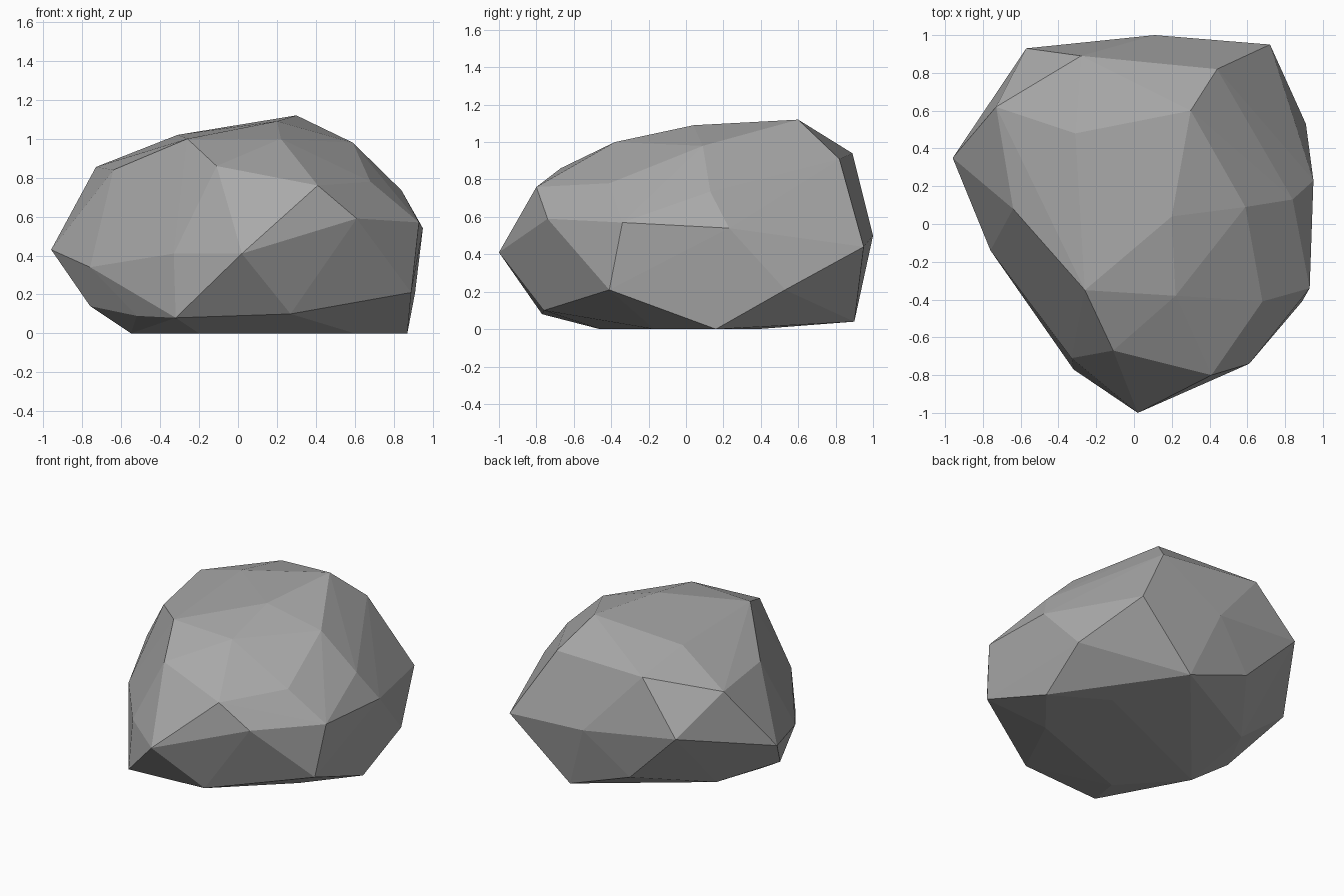
import bpy, bmesh

if "Cube" in bpy.data.objects:
    bpy.data.objects.remove(bpy.data.objects["Cube"])

# Corner points of the boulder, from the crown down to the base
CROWN = [(.30, .60, 1.12), (.20, .04, 1.09), (-.31, .48, 1.02), (.22, -.38, 1.0),
         (-.26, -.35, 1.0), (.59, .09, .98), (-.28, .89, .94), (.44, .82, .91)]
SHOULDER = [(-.11, -.67, .86), (-.73, .62, .855), (-.64, .08, .84), (.68, -.41, .78),
            (.41, -.80, .76), (.84, .13, .735)]
WAIST = [(.61, -.74, .59), (-.57, .93, .59), (.93, -.34, .57), (.95, .23, .54),
         (.11, 1.0, .50), (.72, .95, .44), (-.96, .35, .43), (.02, -1.0, .41),
         (-.33, -.71, .41), (-.76, -.14, .34)]
FOOT = [(.91, .53, .21), (.89, -.41, .21), (-.19, .90, .21), (-.76, .03, .14),
        (.27, -.76, .10), (-.52, -.40, .09), (-.54, .43, .09), (-.32, -.77, .08),
        (.28, .90, .04)]
BASE = [(.87, .16, 0), (.50, .38, 0), (.60, -.17, 0), (-.20, -.46, 0), (-.55, -.08, 0)]

# Wrap the corners in flat facets
bm = bmesh.new()
for p in CROWN + SHOULDER + WAIST + FOOT + BASE:
    bm.verts.new(p)
hull = bmesh.ops.convex_hull(bm, input=bm.verts)
loose = {v for v in hull["geom_interior"] + hull["geom_unused"]
         if isinstance(v, bmesh.types.BMVert)}
bmesh.ops.delete(bm, geom=list(loose), context='VERTS')
bmesh.ops.recalc_face_normals(bm, faces=bm.faces)

mesh = bpy.data.meshes.new("boulder")
bm.to_mesh(mesh)
bm.free()

# Plain grey stone
stone = bpy.data.materials.new("grey stone")
stone.diffuse_color = (.40, .40, .40, 1)
stone.use_nodes = True
stone.node_tree.nodes["Principled BSDF"].inputs["Base Color"].default_value = stone.diffuse_color
mesh.materials.append(stone)
boulder = bpy.data.objects.new("boulder", mesh)
bpy.context.collection.objects.link(boulder)
